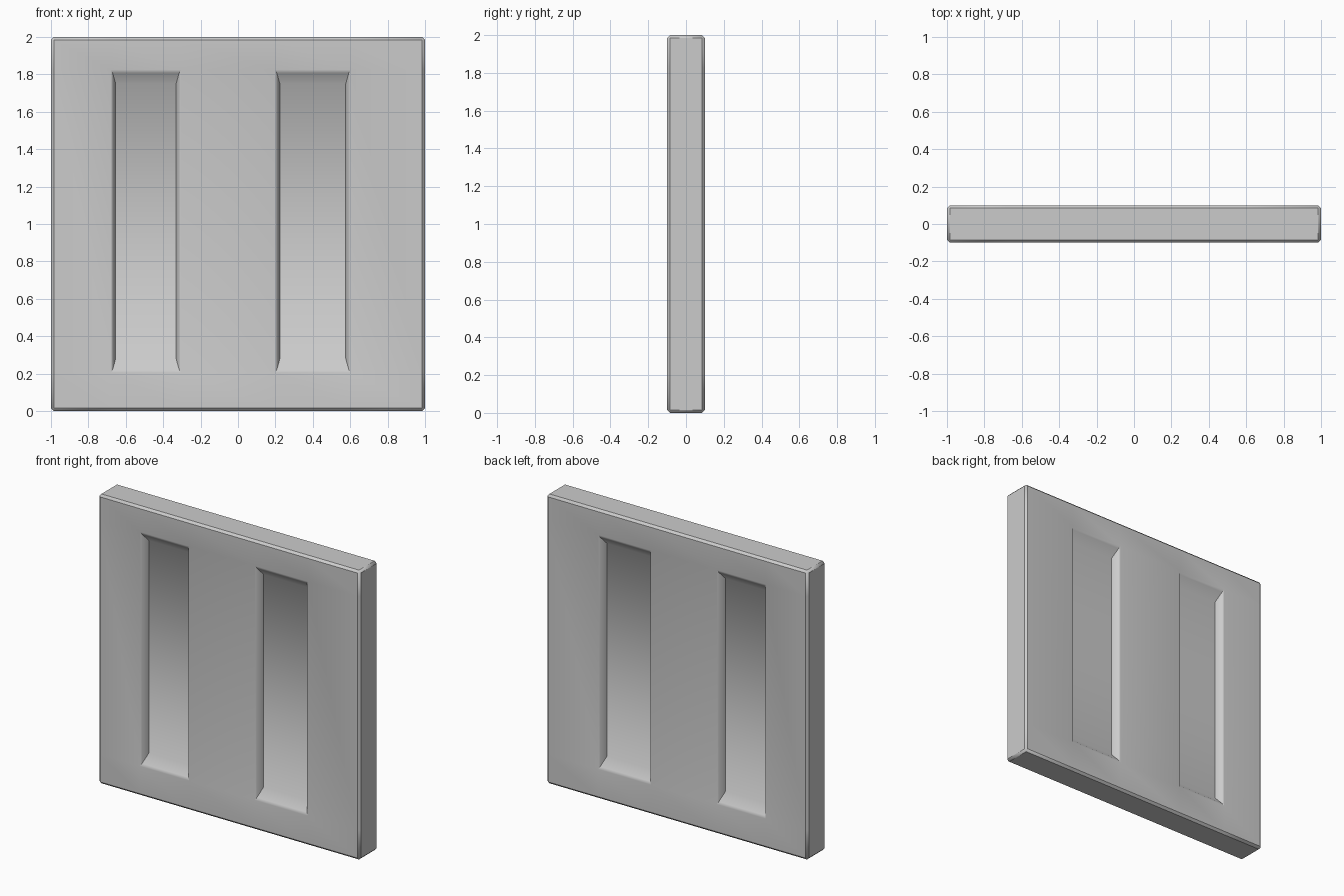
import bpy, bmesh, math

if "Cube" in bpy.data.objects:
    bpy.data.objects.remove(bpy.data.objects["Cube"])

W, H, T = 2.0, 2.0, 0.2
Z0, Z1 = 0.205, 1.825                        # recess bottom and top
RECESSES = [(-0.68, -0.305), (0.198, 0.602)]  # recess left and right

# slab, cut into a grid along the recess borders
bm = bmesh.new()
bmesh.ops.create_cube(bm, size=1)
for v in bm.verts:
    v.co = (v.co.x * W, v.co.y * T, (v.co.z + 0.5) * H)


def cut(co, no):
    geom = bm.verts[:] + bm.edges[:] + bm.faces[:]
    bmesh.ops.bisect_plane(bm, geom=geom, plane_co=co, plane_no=no)


# chamfer the outer edges
bmesh.ops.bevel(bm, geom=bm.edges[:], offset=0.015, offset_type='OFFSET',
                segments=1, profile=0.5, affect='EDGES')
for pair in RECESSES:
    for x in pair:
        cut((x, 0, 0), (1, 0, 0))
for z in (Z0, Z1):
    cut((0, 0, z), (0, 0, 1))


# sink one face to a smaller rectangle at a given depth
def step(face, x0, x1, dx, dz, depth):
    side = math.copysign(1, face.calc_center_median().y)
    mid = (x0 + x1) / 2
    bmesh.ops.inset_individual(bm, faces=[face], thickness=0.004)
    for v in face.verts:
        v.co = (x0 + dx if v.co.x < mid else x1 - dx,
                side * (T / 2 - depth),
                Z0 + dz if v.co.z < 1 else Z1 - dz)


# the same recesses on front and back: lip, then sloped wall and floor
for x0, x1 in RECESSES:
    floors = [f for f in bm.faces
              if abs(f.normal.y) > 0.99
              and x0 < f.calc_center_median().x < x1
              and Z0 < f.calc_center_median().z < Z1]
    for f in floors:
        step(f, x0, x1, 0.01, 0.018, 0.009)
        step(f, x0, x1, 0.026, 0.075, 0.06)

bmesh.ops.recalc_face_normals(bm, faces=bm.faces[:])
mesh = bpy.data.meshes.new("wall_panel")
bm.to_mesh(mesh)
bm.free()
panel = bpy.data.objects.new("wall_panel", mesh)
bpy.context.collection.objects.link(panel)
bpy.context.view_layer.objects.active = panel
panel.select_set(True)
bpy.ops.object.shade_smooth_by_angle(angle=math.radians(43))
